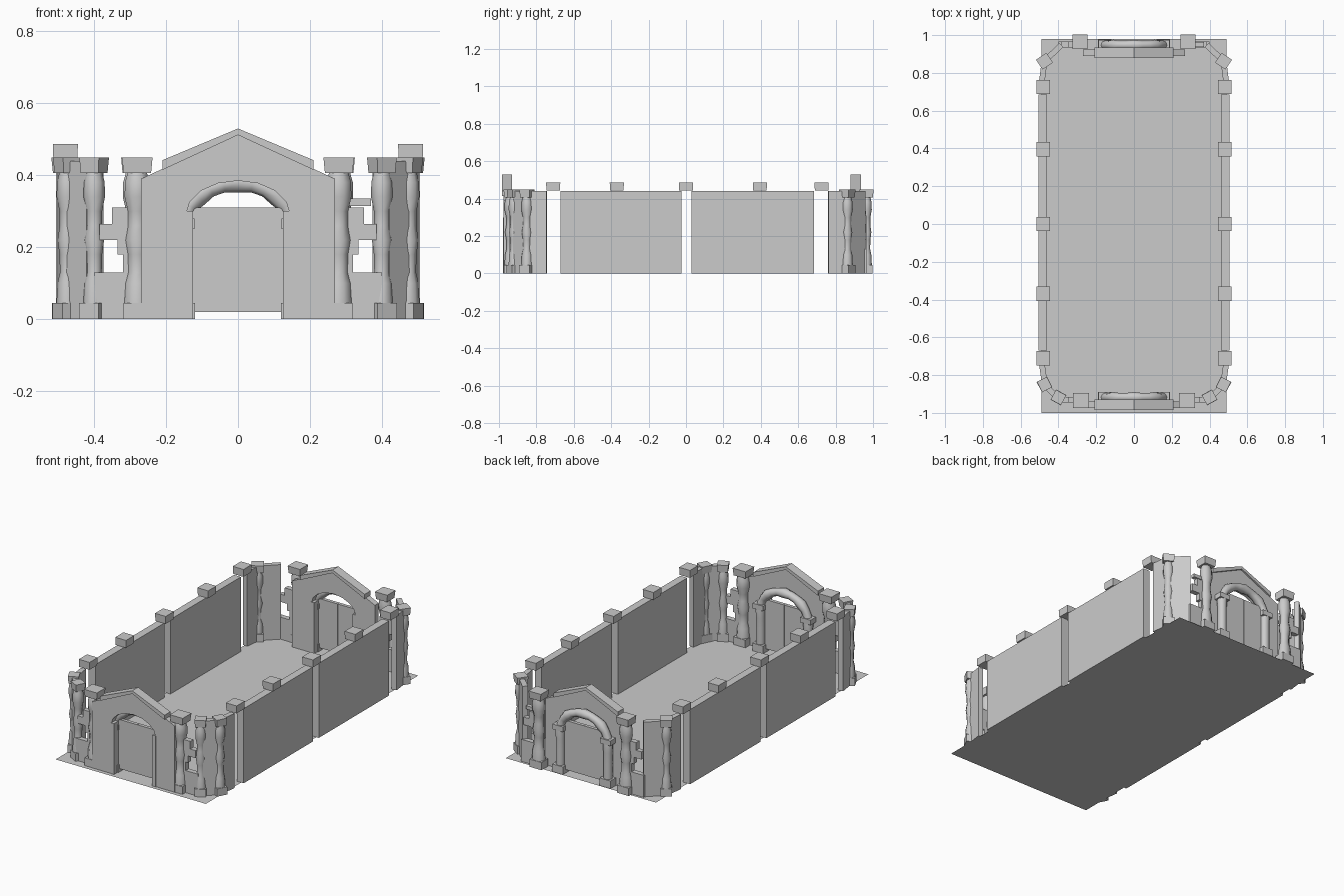
import bpy, bmesh, math
from mathutils import Vector

if "Cube" in bpy.data.objects:
    bpy.data.objects.remove(bpy.data.objects["Cube"])


def finish(name, bm, loc=(0, 0, 0), rot=0, smooth=40):
    bmesh.ops.recalc_face_normals(bm, faces=bm.faces[:])
    me = bpy.data.meshes.new(name)
    bm.to_mesh(me)
    bm.free()
    ob = bpy.data.objects.new(name, me)
    bpy.context.collection.objects.link(ob)
    ob.location = loc
    ob.rotation_euler.z = rot
    bpy.ops.object.select_all(action='DESELECT')
    ob.select_set(True)
    bpy.context.view_layer.objects.active = ob
    bpy.ops.object.shade_smooth_by_angle(angle=math.radians(smooth))
    return ob


def box(name, center, size, rot=0, taper=1.0):
    """Box whose lower face can be scaled by taper."""
    bm = bmesh.new()
    bmesh.ops.create_cube(bm, size=1)
    for v in bm.verts:
        k = taper if v.co.z < 0 else 1
        v.co = Vector((v.co.x * size[0] * k, v.co.y * size[1] * k, v.co.z * size[2]))
    return finish(name, bm, center, rot)


def prism(name, pts, y0, y1):
    """Extrude an x-z outline between two y values."""
    bm = bmesh.new()
    f = bm.faces.new([bm.verts.new((x, y0, z)) for x, z in pts])
    r = bmesh.ops.extrude_face_region(bm, geom=[f])
    vs = [v for v in r['geom'] if isinstance(v, bmesh.types.BMVert)]
    bmesh.ops.translate(bm, vec=(0, y1 - y0, 0), verts=vs)
    return finish(name, bm)


def panel(name, a, b, thick=0.03, h=0.44):
    dx, dy = b[0] - a[0], b[1] - a[1]
    return box(name, ((a[0] + b[0]) / 2, (a[1] + b[1]) / 2, h / 2),
               (math.hypot(dx, dy), thick, h), math.atan2(dy, dx))


def pillar(name, x, y, r, cap, rot=0, depth=1.0):
    """Lumpy turned shaft with a square foot and cap."""
    prof = [(0.04, 1), (0.10, .9), (0.13, .68), (0.18, .72), (0.22, .9),
            (0.26, .7), (0.30, .72), (0.34, .98), (0.38, .95), (0.41, .72)]
    n = 8
    bm = bmesh.new()
    rings = [[bm.verts.new((r * k * math.cos(math.tau * (i + .5) / n),
                            depth * r * k * math.sin(math.tau * (i + .5) / n), z))
              for i in range(n)] for z, k in prof]
    for p, q in zip(rings, rings[1:]):
        for i in range(n):
            bm.faces.new((p[i], p[(i + 1) % n], q[(i + 1) % n], q[i]))
    bm.faces.new(rings[0])
    bm.faces.new(rings[-1])
    finish(name + "_shaft", bm, (x, y, 0), rot, 60)
    box(name + "_foot", (x, y, 0.0225), (2 * r, 2 * r * depth, 0.045), rot)
    box(name + "_cap", (x, y, 0.428), (cap, cap * .95, 0.043), rot, 0.9)


def arch(name, y):
    """Thick bulging tube arch on legs."""
    pts = [(-0.155, z, 1) for z in (0.0, 0.06, 0.13, 0.20)]
    for i in range(13):
        t = math.pi * (1 - i / 12)
        pts.append((0.155 * math.cos(t), 0.25 + 0.13 * math.sin(t), 1.1 if i % 3 == 0 else .9))
    pts += [(0.155, z, 1) for z in (0.20, 0.13, 0.06, 0.0)]
    cu = bpy.data.curves.new(name, 'CURVE')
    cu.dimensions = '3D'
    cu.bevel_depth = 0.026
    cu.bevel_resolution = 2
    cu.use_fill_caps = True
    sp = cu.splines.new('POLY')
    sp.points.add(len(pts) - 1)
    for p, (x, z, k) in zip(sp.points, pts):
        p.co = (x, y, z, 1)
        p.radius = k
        p.tilt = 0
    ob = bpy.data.objects.new(name, cu)
    bpy.context.collection.objects.link(ob)
    bpy.ops.object.select_all(action='DESELECT')
    ob.select_set(True)
    bpy.context.view_layer.objects.active = ob
    bpy.ops.object.convert(target='MESH')
    bpy.ops.object.shade_smooth_by_angle(angle=math.radians(60))


# Floor
bm = bmesh.new()
bm.faces.new([bm.verts.new(c) for c in
              ((-.49, -1, 0), (.49, -1, 0), (.49, .98, 0), (-.49, .98, 0))])
finish("floor", bm)

# Gates: the back one repeats the front one, facing the same way
for tag, oy in (("front", 0.0), ("back", 1.865)):
    opening = [(0.145 * math.cos(math.pi * i / 8),
                0.29 + 0.095 * math.sin(math.pi * i / 8)) for i in range(9)]
    outline = [(0.27, 0), (0.27, 0.39), (0, 0.515), (-0.27, 0.39), (-0.27, 0), (-0.145, 0)]
    prism(tag + "_gable_wall", outline + opening[::-1] + [(0.145, 0)], -0.975 + oy, -0.94 + oy)
    prism(tag + "_gable_coping", [(-.21, .415), (0, .512), (.21, .415), (.21, .442),
                                  (0, .53), (-.21, .442)], -0.985 + oy, -0.93 + oy)
    arch(tag + "_arch", -0.918 + oy)
    for s in (-1, 1):
        box(tag + "_door", (s * .0635, -0.925 + oy, 0.165), (0.126, 0.02, 0.29))
        box(tag + "_arch_foot", (s * .155, -0.918 + oy, 0.0225), (0.07, 0.058, 0.045))
        box(tag + "_arch_capital", (s * .155, -0.918 + oy, 0.265), (0.068, 0.056, 0.03))
        box(tag + "_jamb", (s * .136, -0.955 + oy, 0.15), (0.022, 0.045, 0.30))

# Broken stepped wall outline beside each gate
broken = [(.27, 0), (.40, 0), (.40, .13), (.32, .13), (.32, .18), (.335, .18), (.335, .22),
          (.385, .22), (.385, .265), (.35, .265), (.35, .31), (.27, .31)]

for s in (-1, 1):
    # Gate pillars and broken walls
    pillar("front_gate_pillar", s * .28, -.935, .039, .085)
    pillar("back_gate_pillar", s * .285, .965, .039, .08, 0, .8)
    prism("front_broken_wall", [(s * x, z) for x, z in broken], -.945, -.915)
    prism("back_broken_wall", [(s * x, z) for x, z in broken], .935, .965)
    # Front corners
    pillar("front_corner_pillar", s * .40, -.918, .031, .062, s * .5)
    pillar("front_side_pillar", s * .474, -.85, .031, .062, s * 1.1)
    panel("front_corner_wall", (s * .41, -.915), (s * .47, -.855))
    panel("front_side_wall", (s * .472, -.85), (s * .487, -.745))
    # Back corners
    pillar("back_corner_pillar", s * .474, .862, .031, .066, -s * .6)
    panel("back_corner_wall", (s * .465, .87), (s * .385, .948))
    panel("back_side_wall", (s * .487, .76), (s * .474, .862))
    # Long walls with loose capstones
    for y0, y1 in ((-.67, -.025), (.03, .685)):
        panel("long_wall", (s * .484, y0), (s * .484, y1), .045)
    for y in (-.71, -.37, 0, .395, .725):
        box("capstone", (s * .48, y, .465), (.07, .076, .045), 0, .95)

# Leftover crossbar in the back right gap
box("crossbar", (.335, .95, .325), (.07, .025, .02))
